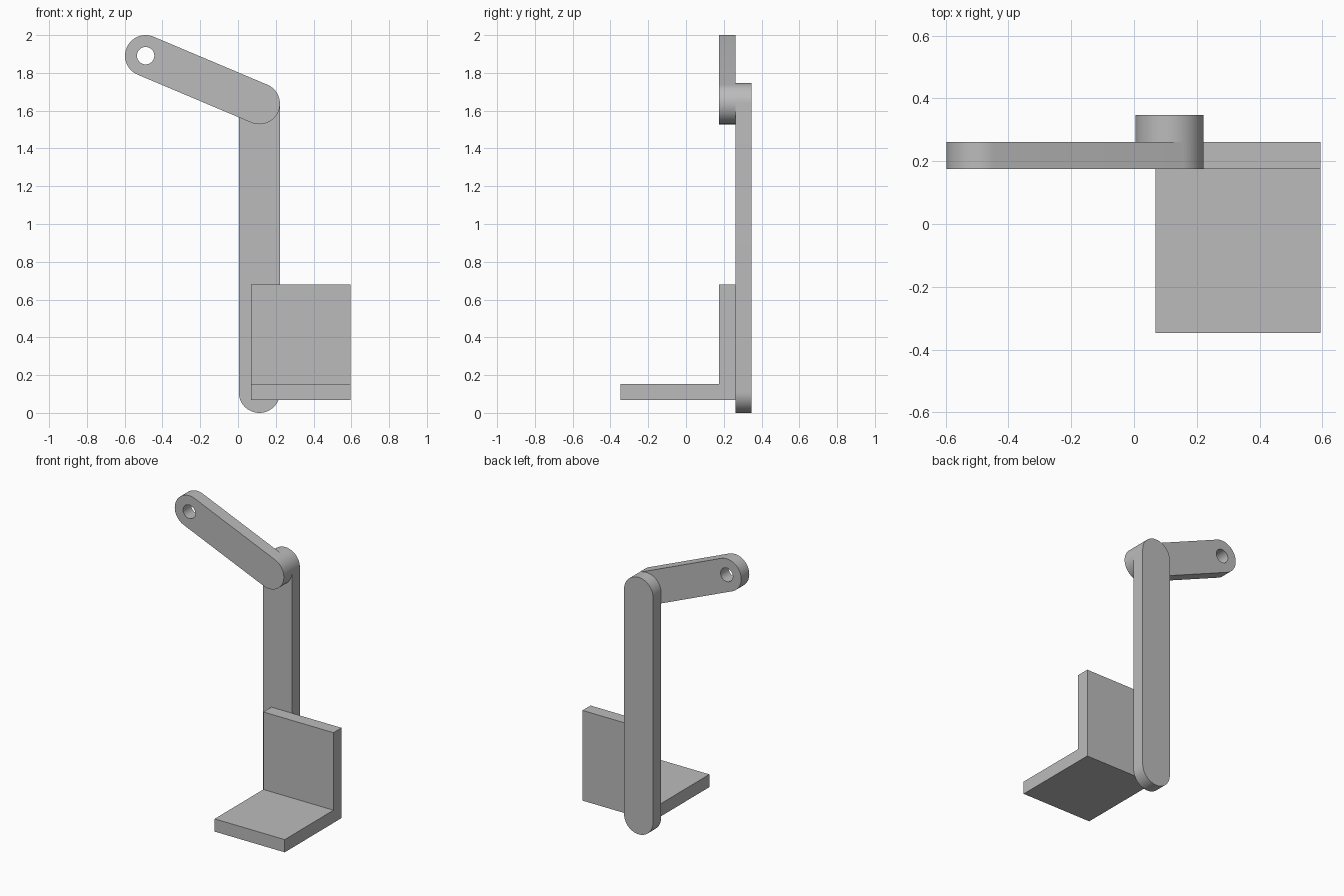
import bpy, bmesh, math
from mathutils import Vector

cube = bpy.data.objects.get("Cube")
if cube:
    bpy.data.objects.remove(cube, do_unlink=True)

grey = bpy.data.materials.new("plain grey")
grey.use_nodes = True
colour = (0.5, 0.5, 0.5, 1)
grey.diffuse_color = colour
grey.node_tree.nodes["Principled BSDF"].inputs["Base Color"].default_value = colour

T = 0.0865           # plate thickness
BACK = 0.348         # rear face of the upright arm
R = 0.109            # radius of the rounded arm ends
HOLE = 0.046
JOINT = Vector((0.113, 1.637))
FOOT = Vector((0.113, R))
TIP = Vector((-0.489, 2 - R))


def extrude(name, outline, axis, depth):
    """Solid made by sweeping a closed outline of 3D points along an axis."""
    bm = bmesh.new()
    face = bm.faces.new([bm.verts.new(p) for p in outline])
    swept = bmesh.ops.extrude_face_region(bm, geom=[face])["geom"]
    verts = [v for v in swept if isinstance(v, bmesh.types.BMVert)]
    bmesh.ops.translate(bm, verts=verts, vec=Vector(axis) * depth)
    bmesh.ops.recalc_face_normals(bm, faces=bm.faces)
    mesh = bpy.data.meshes.new(name)
    bm.to_mesh(mesh)
    bm.free()
    mesh.materials.append(grey)
    obj = bpy.data.objects.new(name, mesh)
    bpy.context.collection.objects.link(obj)
    return obj


def arc(centre, radius, start, sweep, steps, y):
    angles = [start + sweep * i / steps for i in range(steps + 1)]
    return [(centre.x + radius * math.cos(a), y, centre.y + radius * math.sin(a)) for a in angles]


def smooth(obj):
    bpy.ops.object.select_all(action="DESELECT")
    obj.select_set(True)
    bpy.context.view_layer.objects.active = obj
    bpy.ops.object.shade_smooth_by_angle(angle=math.radians(30))


def arm(name, a, b, y):
    """Flat bar with round ends at a and b."""
    d = b - a
    side = math.atan2(d.y, d.x) + math.pi / 2
    outline = arc(a, R, side, math.pi, 32, y) + arc(b, R, side + math.pi, math.pi, 32, y)
    return extrude(name, outline, (0, 1, 0), T)


# Upright arm behind, tilted arm in front
upright = arm("upright_arm", FOOT, JOINT, BACK - T)
tilted = arm("tilted_arm", JOINT, TIP, BACK - 2 * T)

# Open hole at the tip of the tilted arm
cutter = extrude("hole_cutter", arc(TIP, HOLE, 0, math.tau, 40, 0)[:-1], (0, 1, 0), 0.5)
cutter.hide_render = True
cutter.hide_viewport = True
cut = tilted.modifiers.new("hole", "BOOLEAN")
cut.operation = "DIFFERENCE"
cut.solver = "EXACT"
cut.object = cutter

# Bake the cut so the hole wall can be shaded smooth
baked = bpy.data.meshes.new_from_object(tilted.evaluated_get(bpy.context.evaluated_depsgraph_get()))
tilted.modifiers.clear()
tilted.data = baked
bpy.data.objects.remove(cutter, do_unlink=True)
smooth(upright)
smooth(tilted)

# L-shaped bracket at the foot: back plate and shelf in one profile
left, right, low, high = 0.068, 0.595, 0.067, 0.68
rear = BACK - T
profile = [(-BACK, low), (rear, low), (rear, high),
           (rear - T, high), (rear - T, low + T), (-BACK, low + T)]
extrude("shelf_bracket", [(left, y, z) for y, z in profile], (1, 0, 0), right - left)
